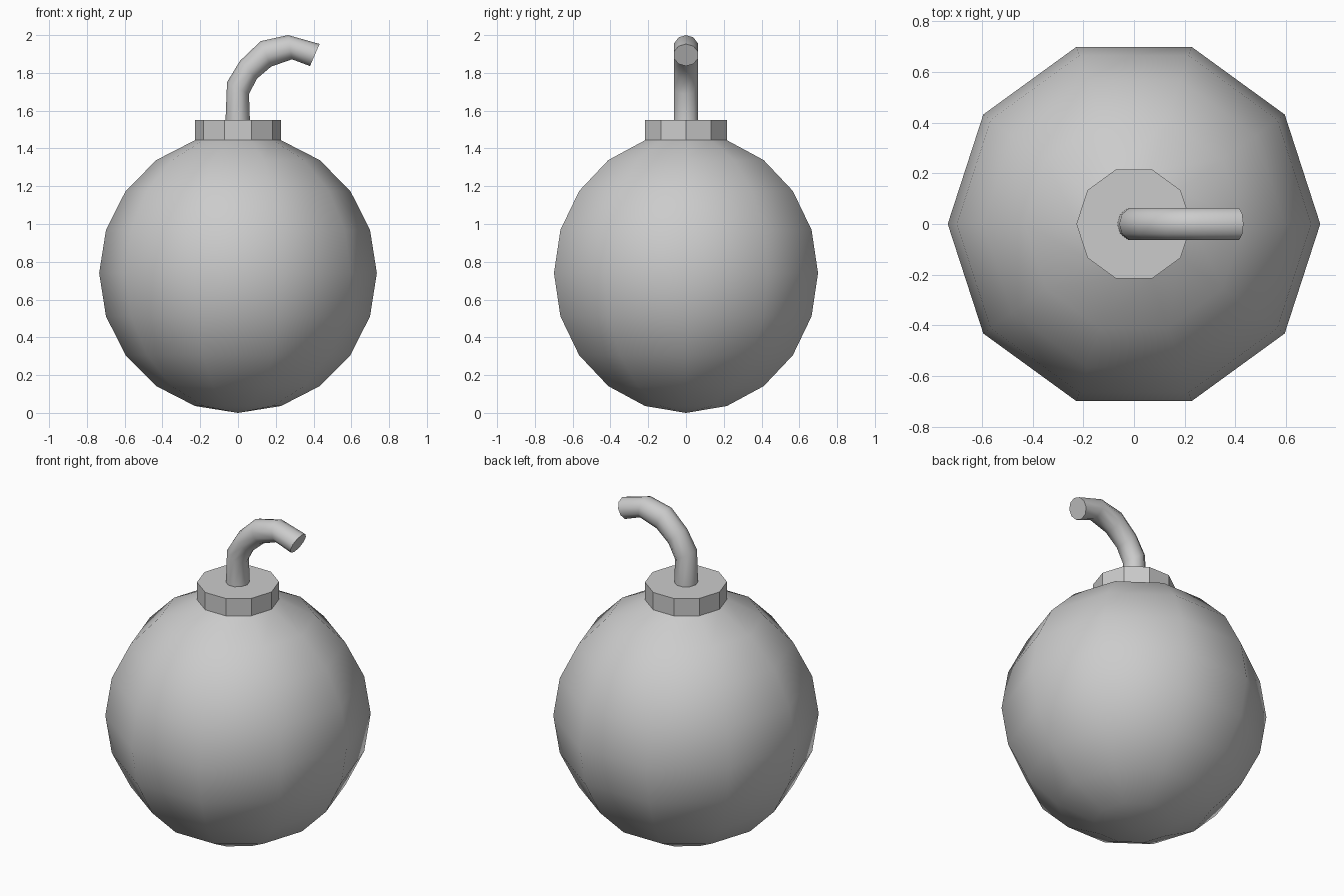
import bpy, bmesh, math
from mathutils import Vector

if "Cube" in bpy.data.objects:
    bpy.data.objects.remove(bpy.data.objects["Cube"])

SIDES = 10


def ring_points(left, right, depth):
    """Ten-sided ring spanning two x/z outline points, with half-depth along y."""
    a, b = Vector((left[0], 0, left[1])), Vector((right[0], 0, right[1]))
    mid, half = (a + b) / 2, (b - a) / 2
    y = Vector((0, depth, 0))
    return [mid + half * math.cos(t) + y * math.sin(t)
            for t in (2 * math.pi * i / SIDES for i in range(SIDES))]


def loft(name, rings, smooth, bottom_tip=None, cap_end=True):
    """Bridge rings into a tube, with an optional pole below and cap on the end."""
    bm = bmesh.new()
    loops = [[bm.verts.new(p) for p in r] for r in rings]
    for lo, hi in zip(loops, loops[1:]):
        for i in range(SIDES):
            j = (i + 1) % SIDES
            f = bm.faces.new((lo[i], lo[j], hi[j], hi[i]))
            f.smooth = smooth
    if bottom_tip is not None:
        tip = bm.verts.new((0, 0, bottom_tip))
        for i in range(SIDES):
            f = bm.faces.new((loops[0][(i + 1) % SIDES], loops[0][i], tip))
            f.smooth = smooth
    if cap_end:
        cap = bm.faces.new(loops[-1])
        for e in cap.edges:
            e.smooth = False
    bmesh.ops.recalc_face_normals(bm, faces=bm.faces[:])
    mesh = bpy.data.meshes.new(name)
    bm.to_mesh(mesh)
    bm.free()
    obj = bpy.data.objects.new(name, mesh)
    bpy.context.collection.objects.link(obj)
    return obj


def round_ring(r, z):
    return ring_points((-r, z), (r, z), r)


# round body: sphere rings every 18 degrees, open under the collar
R, H = 0.735, 0.74
body_rings = [round_ring(R * math.sin(math.radians(a)), H - H * math.cos(math.radians(a)))
              for a in range(18, 163, 18)]
loft("body", body_rings, True, bottom_tip=0, cap_end=False)

# faceted collar rising from the top ring of the body
rc = R * math.sin(math.radians(18))
zc = H + H * math.cos(math.radians(18))
loft("collar", [round_ring(rc, zc), round_ring(rc, 1.55)], False)

# bent fuse: outer and inner outline points of each ring
outer = [(-0.066, 1.55), (-0.058, 1.751), (0.011, 1.864), (0.12, 1.968), (0.265, 2.0), (0.432, 1.953)]
inner = [(0.063, 1.55), (0.058, 1.688), (0.10, 1.769), (0.175, 1.833), (0.286, 1.872), (0.381, 1.836)]
loft("fuse", [ring_points(o, i, 0.067) for o, i in zip(outer, inner)], True)
